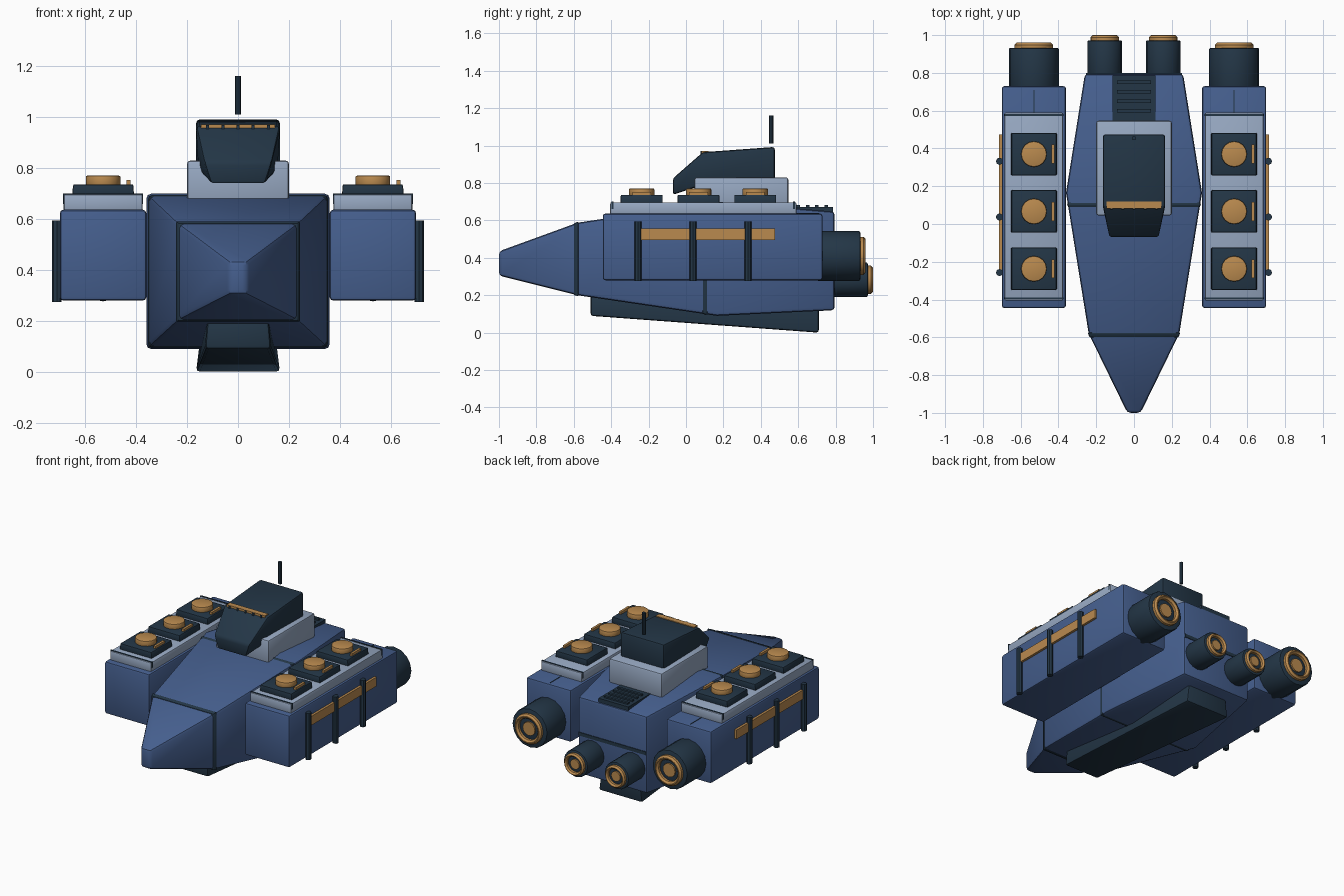
import bpy, bmesh, math
from mathutils import Matrix, Vector

if "Cube" in bpy.data.objects:
    bpy.data.objects.remove(bpy.data.objects["Cube"])


def mat(name, rgb):
    m = bpy.data.materials.new(name)
    m.diffuse_color = (*rgb, 1)
    m.use_nodes = True
    m.node_tree.nodes["Principled BSDF"].inputs["Base Color"].default_value = m.diffuse_color
    return m


BLUE = mat("hull blue", (0.060, 0.114, 0.270))
DARK = mat("dark slate", (0.017, 0.037, 0.062))
LIGHT = mat("pale grey", (0.310, 0.395, 0.540))
ORANGE = mat("amber", (0.490, 0.255, 0.078))


def finish(name, bm, m, bevel=0.0, segs=2):
    bmesh.ops.recalc_face_normals(bm, faces=bm.faces)
    me = bpy.data.meshes.new(name)
    bm.to_mesh(me)
    bm.free()
    ob = bpy.data.objects.new(name, me)
    bpy.context.collection.objects.link(ob)
    me.materials.append(m)
    bpy.ops.object.select_all(action='DESELECT')
    ob.select_set(True)
    bpy.context.view_layer.objects.active = ob
    if bevel:
        b = ob.modifiers.new("bevel", 'BEVEL')
        b.width, b.segments, b.limit_method = bevel, segs, 'ANGLE'
        b.angle_limit = math.radians(35)
        bpy.ops.object.modifier_apply(modifier=b.name)
    bpy.ops.object.shade_smooth_by_angle(angle=math.radians(30))
    return ob


def box(name, m, x, y, z, bevel=0.0):
    """Box from (min, max) ranges."""
    bm = bmesh.new()
    c = Vector([(r[0] + r[1]) / 2 for r in (x, y, z)])
    s = Vector([r[1] - r[0] for r in (x, y, z)])
    bmesh.ops.create_cube(bm, size=1, matrix=Matrix.Translation(c) @ Matrix.Diagonal((*s, 1)))
    return finish(name, bm, m, bevel)


def cyl(name, m, c, r, depth, axis='Z', segs=16, bevel=0.0, r2=None):
    bm = bmesh.new()
    rot = Matrix.Rotation(math.radians(-90), 4, 'X') if axis == 'Y' else Matrix()
    bmesh.ops.create_cone(bm, cap_ends=True, segments=segs, radius1=r, radius2=r2 or r,
                          depth=depth, matrix=Matrix.Translation(c) @ rot)
    return finish(name, bm, m, bevel)


def loft(name, m, sections, bevel=0.0):
    """Rectangular sections along y: (y, bottom half width, top half width, z0, z1)."""
    bm = bmesh.new()
    rings = [[bm.verts.new(p) for p in ((-wb, y, a), (wb, y, a), (wt, y, b), (-wt, y, b))]
             for y, wb, wt, a, b in sections]
    for p, q in zip(rings, rings[1:]):
        for i in range(4):
            j = (i + 1) % 4
            bm.faces.new((p[i], p[j], q[j], q[i]))
    bm.faces.new(rings[0])
    bm.faces.new(rings[-1])
    return finish(name, bm, m, bevel)


def ring(name, m, c, r_out, r_in, depth):
    """Ring around the y axis, spun from a rectangle."""
    bm = bmesh.new()
    x, y, z = c
    h = depth / 2
    k = depth * 0.3
    pts = [(r_in, -h), (r_out, -h), (r_out, h - k), (r_out - k, h), (r_in + k, h), (r_in, h - k)]
    vs = [bm.verts.new((x + r, y + d, z)) for r, d in pts]
    es = [bm.edges.new((vs[i], vs[(i + 1) % 6])) for i in range(6)]
    bmesh.ops.spin(bm, geom=vs + es, cent=c, axis=(0, 1, 0), angle=math.tau, steps=20)
    bmesh.ops.remove_doubles(bm, verts=bm.verts, dist=1e-4)
    return finish(name, bm, m)


# Main hull
HULL = [(-1.0, .035, .035, .305, .435), (-.58, .24, .24, .20, .588),
        (.165, .36, .36, .09, .70), (.795, .26, .26, .12, .647)]
loft("main_hull", BLUE, HULL, 0.018)


def hull_at(y, grow=0.004):
    for a, b in zip(HULL, HULL[1:]):
        if a[0] <= y <= b[0]:
            t = (y - a[0]) / (b[0] - a[0])
            v = [p + (q - p) * t for p, q in zip(a, b)]
            return (y, v[1] + grow, v[2] + grow, v[3] - grow, v[4] + grow)


# Dark seam bands round the hull
loft("nose_band", DARK, [hull_at(-.60), hull_at(-.581), hull_at(-.575)], 0.016)
loft("mid_band", DARK, [hull_at(.085), hull_at(.118)], 0.016)
box("stern_seam", DARK, (-.255, .255), (.785, .799), (.385, .408))

# Keel under the hull
loft("keel", DARK, [(-.51, .13, .12, .09, .21), (.71, .165, .14, .0, .20)], 0.014)

# Bridge tower
box("bridge_base", LIGHT, (-.2, .2), (.045, .547), (.66, .83), 0.012)
loft("bridge", DARK, [(-.07, .105, .135, .737, .825), (.09, .155, .165, .79, .965),
                      (.475, .165, .165, .80, .993)], 0.014)
box("bridge_window", ORANGE, (-.145, .145), (.083, .12), (.942, .972))
for i in range(5):
    x = (i - 2) * .0595
    box("window_divider", DARK, (x - .006, x + .006), (.077, .09), (.938, .971))
cyl("antenna", DARK, (0, .455, 1.087), .012, .15, segs=8)

# Stern deck grille
box("grille_plate", DARK, (-.113, .113), (.54, .785), (.64, .672))
for i in range(4):
    y = .60 + i * .05
    box("grille_slat", DARK, (-.09, .09), (y - .009, y + .009), (.668, .682))


def engine(name, x, z, r, y0, y1, tip, r_ring):
    cyl(name + "_nozzle", DARK, (x, (y0 + y1) / 2, z), r, y1 - y0, 'Y', 16, 0.008)
    ring(name + "_ring", ORANGE, (x, (y1 + tip) / 2 - .005, z), r_ring, r_ring * .72, tip - y1 + .01)
    cyl(name + "_core", ORANGE, (x, y1, z), r_ring * .45, .02, 'Y', 16)


for s, side in ((-1, "left"), (1, "right")):
    cx = s * .53
    engine(side + "_main_engine", s * .155, .283, .092, .77, .972, 1.0, .075)
    engine(side + "_pod_engine", cx, .41, .133, .70, .932, .96, .102)

    # Side pod with pale deck
    box(side + "_pod", BLUE, (cx - .17, cx + .17), (-.445, .73), (.28, .637), 0.014)
    box(side + "_pod_deck", LIGHT, (cx - .155, cx + .155), (-.405, .59), (.63, .697), 0.008)
    for y in (-.393, .577):
        box(side + "_deck_strip", DARK, (cx - .157, cx + .157), (y - .005, y + .005), (.66, .7))
    box(side + "_pod_seam", DARK, (cx - .003, cx + .003), (.59, .71), (.63, .639))

    # Launchers on the deck
    for y in (.37, .067, -.237):
        loft(side + "_launcher", DARK, [(y - .112, .122, .118, .69, .737),
                                        (y + .112, .122, .118, .69, .737)], 0.006).location.x = cx
        cyl(side + "_launcher_cap", ORANGE, (cx, y, .75), .068, .042, 'Z', 16, 0.006)
        box(side + "_launcher_light", ORANGE, (cx + .092, cx + .108), (y - .05, y + .05), (.73, .753))

    # Outer light strip and ribs
    xs = sorted((s * .69, s * .716))
    box(side + "_light_strip", ORANGE, xs, (-.24, .475), (.495, .557))
    for y in (-.257, .037, .332):
        cyl(side + "_rib", DARK, (s * .712, y, .435), .019, .32, 'Z', 8)
